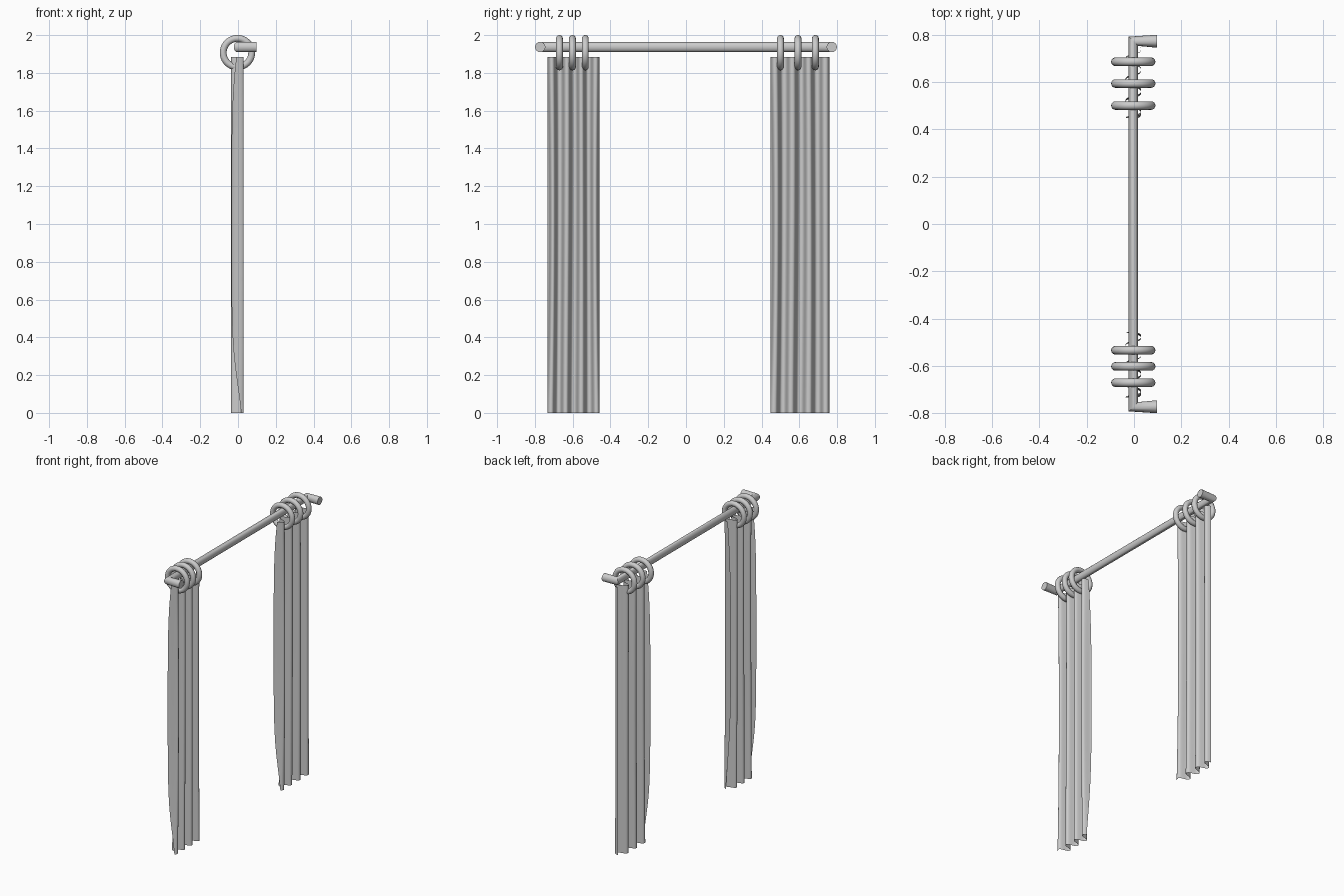
import bpy
import bmesh
from math import sin, pi, tanh, exp

if "Cube" in bpy.data.objects:
    bpy.data.objects.remove(bpy.data.objects["Cube"])

ROD_Z = 1.937
ROD_R = 0.0275
TOP = 1.885


def mesh_object(name, bm, angle=0.7):
    me = bpy.data.meshes.new(name)
    bm.to_mesh(me)
    bm.free()
    ob = bpy.data.objects.new(name, me)
    bpy.context.collection.objects.link(ob)
    bpy.ops.object.select_all(action='DESELECT')
    ob.select_set(True)
    bpy.context.view_layer.objects.active = ob
    bpy.ops.object.shade_smooth_by_angle(angle=angle)
    return ob


# Rod with mitred wall returns at both ends
cu = bpy.data.curves.new("curtain_rod", 'CURVE')
cu.dimensions = '3D'
cu.bevel_depth = ROD_R
cu.bevel_resolution = 6
cu.use_fill_caps = True
path = [(0.098, -0.7715), (-0.003, -0.7715), (-0.003, 0.7715), (0.098, 0.7715)]
sp = cu.splines.new('POLY')
sp.points.add(len(path) - 1)
for p, (x, y) in zip(sp.points, path):
    p.co = (x, y, ROD_Z, 1)
rod = bpy.data.objects.new("curtain_rod", cu)
bpy.context.collection.objects.link(rod)
bpy.context.view_layer.objects.active = rod
rod.select_set(True)
bpy.ops.object.convert(target='MESH')
bpy.ops.object.shade_smooth_by_angle(angle=0.7)

# Rings hanging on the rod
for i, y in enumerate((-0.67, -0.601, -0.533, 0.50, 0.593, 0.685)):
    bpy.ops.mesh.primitive_torus_add(
        location=(-0.003, y, 1.907), rotation=(pi / 2, 0, 0),
        major_radius=0.0755, minor_radius=0.018,
        major_segments=40, minor_segments=16)
    bpy.context.object.name = f"curtain_ring_{i + 1}"
    bpy.ops.object.shade_smooth_by_angle(angle=0.7)


# Pleated cloth panel: soft square-wave folds, drifting towards its free edges
def curtain(name, y0, y1, folds, far_drift, nt=112, nz=24):
    bm = bmesh.new()
    rows = []
    for j in range(nz + 1):
        u = j / nz
        drift = 0.4 - 0.5 * u - 1.4 * sin(pi * u)
        row = []
        for i in range(nt + 1):
            t = i / nt
            phase = 2 * pi * folds * t + drift * exp(-6 * t)
            phase += far_drift * drift * exp(-6 * (1 - t))
            phase += 0.3 * sin(3 * u + 5 * t) * sin(pi * t)
            x = -0.003 + 0.033 * tanh(1.6 * sin(phase)) / tanh(1.6)
            row.append(bm.verts.new((x, y0 + (y1 - y0) * t, TOP * u)))
        rows.append(row)
    for a, b in zip(rows, rows[1:]):
        for i in range(nt):
            bm.faces.new((a[i], a[i + 1], b[i + 1], b[i]))
    return mesh_object(name, bm, 1.0)


curtain("left_curtain", -0.732, -0.457, 3.5, -0.6)
curtain("right_curtain", 0.447, 0.761, 3.5, 0.0)
